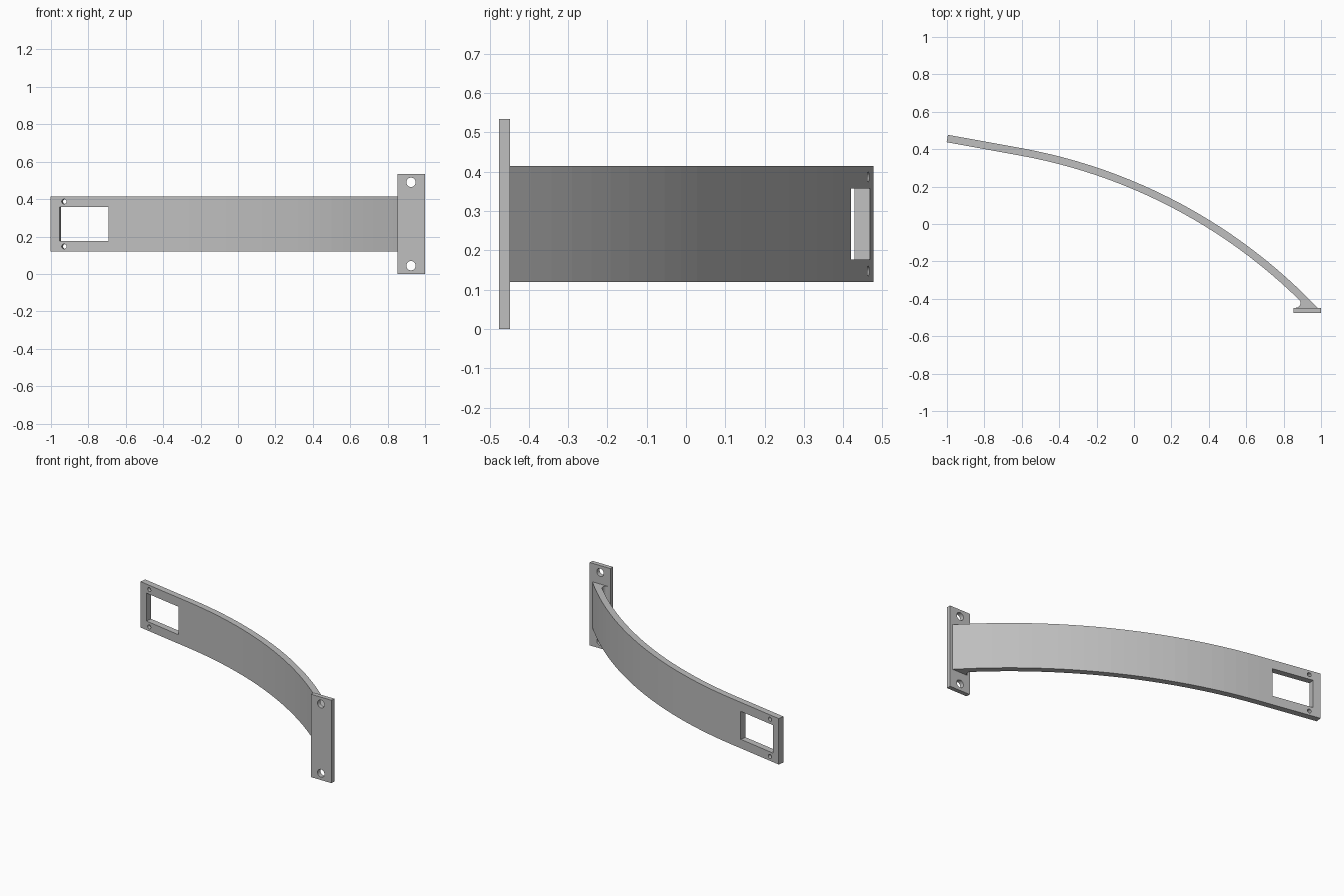
import bpy
import bmesh
from math import asin, atan2, cos, hypot, pi, radians, sin, sqrt
from mathutils import Matrix, Vector

cube = bpy.data.objects.get("Cube")
if cube:
    bpy.data.objects.remove(cube, do_unlink=True)

grey = bpy.data.materials.new("plain grey")
grey.use_nodes = True
colour = (0.52, 0.52, 0.52, 1)
grey.diffuse_color = colour
grey.node_tree.nodes["Principled BSDF"].inputs["Base Color"].default_value = colour

MID = 0.267                      # middle height of the whole bracket
BAND_H, BAND_T = 0.296, 0.04     # strap width and thickness
PLATE_BACK = -0.448
TILT = radians(10.3)             # slope of the straight end
RADIUS = 2.9
BEND = Vector((-0.6, 0.405))     # where the straight end meets the arc
CENTRE = BEND - RADIUS * Vector((sin(TILT), cos(TILT)))


def finish(name, bm):
    bmesh.ops.recalc_face_normals(bm, faces=bm.faces)
    mesh = bpy.data.meshes.new(name)
    bm.to_mesh(mesh)
    bm.free()
    mesh.materials.append(grey)
    obj = bpy.data.objects.new(name, mesh)
    bpy.context.collection.objects.link(obj)
    return obj


def box(name, size, place):
    bm = bmesh.new()
    bmesh.ops.create_cube(bm, size=1, matrix=place @ Matrix.Diagonal((*size, 1)))
    return finish(name, bm)


def pin(name, radius, place):
    bm = bmesh.new()
    bmesh.ops.create_cone(bm, cap_ends=True, segments=24, radius1=radius, radius2=radius,
                          depth=0.2, matrix=place @ Matrix.Rotation(pi / 2, 4, 'X'))
    return finish(name, bm)


def cut(obj, cutters):
    bpy.context.view_layer.objects.active = obj
    for cutter in cutters:
        mod = obj.modifiers.new("cut", 'BOOLEAN')
        mod.operation, mod.solver, mod.object = 'DIFFERENCE', 'EXACT', cutter
        bpy.ops.object.modifier_apply(modifier=mod.name)
        bpy.data.objects.remove(cutter, do_unlink=True)


def arc(centre, radius, start, end, steps):
    return [centre + radius * Vector((cos(a), sin(a)))
            for a in (start + (end - start) * i / steps for i in range(steps + 1))]


# Strap outline: straight end, long arc, and a fillet into the plate
along = Vector((cos(TILT), -sin(TILT)))
across = Vector((sin(TILT), cos(TILT)))
end_outer = BEND - along * 0.401
end_inner = end_outer - across * BAND_T
inner_r = RADIUS - BAND_T
fillet_r = 0.025
fy = PLATE_BACK + fillet_r
fx = CENTRE.x + sqrt((inner_r - fillet_r) ** 2 - (fy - CENTRE.y) ** 2)
meet = atan2(fy - CENTRE.y, fx - CENTRE.x)
root = PLATE_BACK - 0.002
outer_end = asin((root - CENTRE.y) / RADIUS)
outline = [end_outer] + arc(CENTRE, RADIUS, pi / 2 - TILT, outer_end, 24)
outline += [Vector((fx, root))]
outline += arc(Vector((fx, fy)), fillet_r, -pi / 2, meet, 8)
outline += arc(CENTRE, inner_r, meet, pi / 2 - TILT, 24)[1:] + [end_inner]

bm = bmesh.new()
face = bm.faces.new([bm.verts.new((p.x, p.y, MID - BAND_H / 2)) for p in outline])
top = bmesh.ops.extrude_face_region(bm, geom=[face])["geom"]
bmesh.ops.translate(bm, vec=(0, 0, BAND_H),
                    verts=[v for v in top if isinstance(v, bmesh.types.BMVert)])
strap = finish("curved_strap", bm)


# Window and two small holes, cut square to the straight end
def on_strap(distance, z):
    p = (end_outer + end_inner) / 2 + along * distance
    return Matrix.Translation((p.x, p.y, z)) @ Matrix.Rotation(-TILT, 4, 'Z')


cut(strap, [box("window_cutter", (0.266, 0.2, 0.18), on_strap(0.182, MID))]
    + [pin("small_hole_cutter", 0.013, on_strap(0.073, MID + s * 0.12)) for s in (-1, 1)])

# Mounting plate with two screw holes
plate = box("mounting_plate", (0.147, 0.028, 0.534),
            Matrix.Translation((0.9265, PLATE_BACK - 0.014, MID)))
cut(plate, [pin("screw_hole_cutter", 0.025, Matrix.Translation((0.925, PLATE_BACK, MID + s * 0.223)))
            for s in (-1, 1)])
